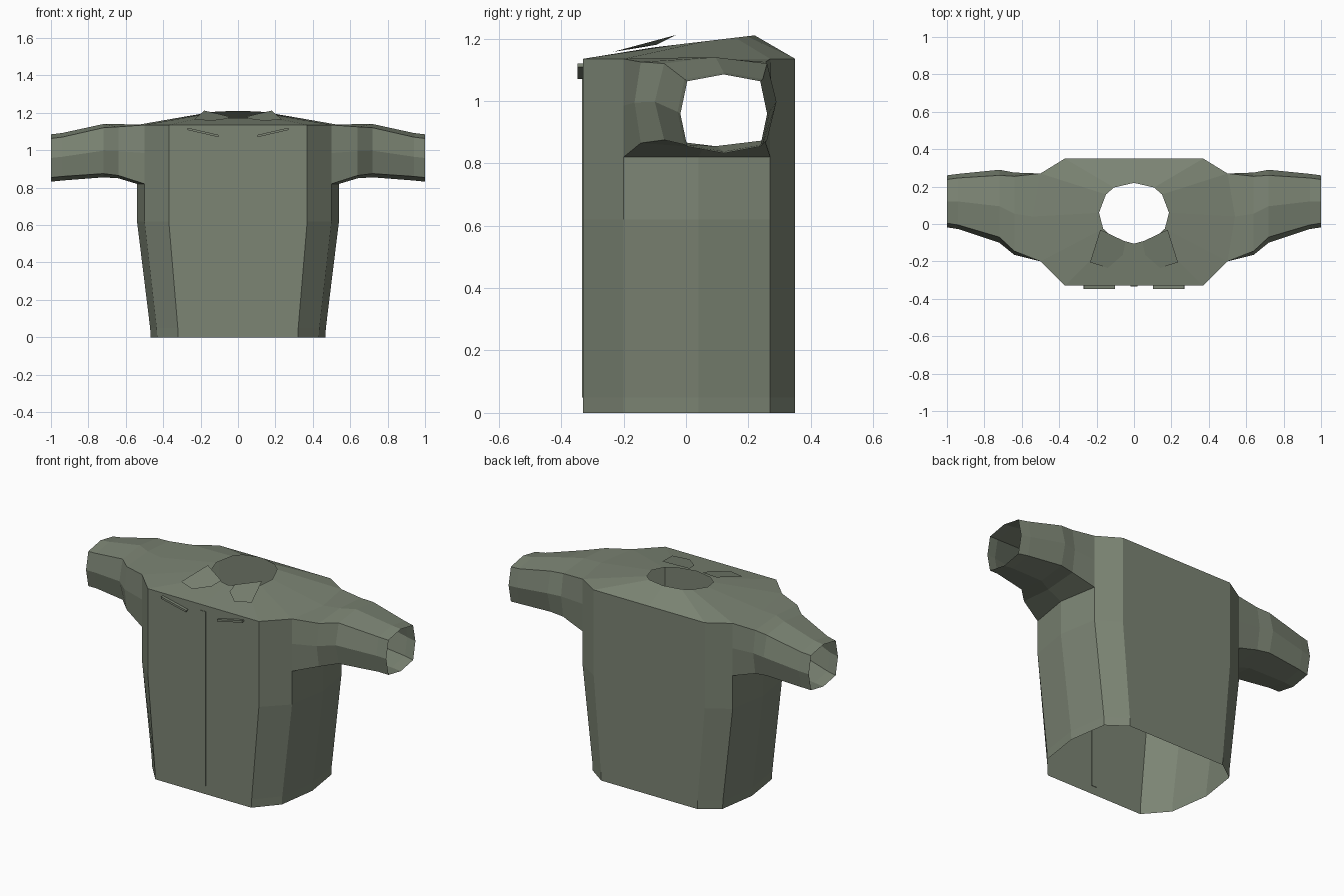
import bpy, bmesh, math
from mathutils import Matrix, Vector

if "Cube" in bpy.data.objects:
    bpy.data.objects.remove(bpy.data.objects["Cube"], do_unlink=True)

cloth = bpy.data.materials.new("olive_cloth")
cloth.use_nodes = True
OLIVE = (0.2, 0.232, 0.174, 1)
cloth.diffuse_color = OLIVE
cloth.node_tree.nodes["Principled BSDF"].inputs["Base Color"].default_value = OLIVE


def finish(bm, name, recalc=True, mirror=True):
    """Turn a bmesh half into a flat shaded, mirrored object."""
    bmesh.ops.remove_doubles(bm, verts=bm.verts, dist=0.0005)
    if recalc:
        bmesh.ops.recalc_face_normals(bm, faces=bm.faces)
    mesh = bpy.data.meshes.new(name)
    bm.to_mesh(mesh)
    bm.free()
    mesh.materials.append(cloth)
    obj = bpy.data.objects.new(name, mesh)
    bpy.context.collection.objects.link(obj)
    if mirror:
        mod = obj.modifiers.new("Mirror", 'MIRROR')
        mod.use_clip = True
    return obj


def strip(bm, low, high, closed=False):
    """Quads between two rows of points."""
    a = [bm.verts.new(p) for p in low]
    b = [bm.verts.new(p) for p in high]
    n = len(a)
    for i in range(n if closed else n - 1):
        j = (i + 1) % n
        bm.faces.new((a[i], a[j], b[j], b[i]))


# Half outline of the body, from front centre round the side to back centre
OUTLINE = [(0, -.33), (.37, -.33), (.5, -.2), (.54, .04), (.5, .27), (.37, .35), (0, .35)]
UNDERARM, ARM_MID, SHOULDER = .82, .985, 1.135


def row(z, scale=1.0):
    return [(x * scale, y, z) for x, y in OUTLINE]


bm = bmesh.new()

# Body wall, open at the hem
levels = [row(0, .865), row(.05, .87), row(.62), row(UNDERARM)]
for low, high in zip(levels, levels[1:]):
    strip(bm, low, high)

# Chest and back panels either side of the open armhole
upper = [row(UNDERARM), row(ARM_MID), row(SHOULDER)]
for low, high in zip(upper, upper[1:]):
    strip(bm, low[:3], high[:3])
    strip(bm, low[4:], high[4:])

# Sloping yoke from the shoulder line up to the neck opening
NECK = [(0, -.105), (.11, -.075), (.165, -.025), (.187, .06), (.15, .158), (.107, .195), (0, .22)]
strip(bm, row(SHOULDER), [(x, y, 1.184 + .119 * y) for x, y in NECK])

# Sleeve rings: front low, mid, high, top, back high, mid, low, underside
armhole = [(.5, -.2, UNDERARM), (.5, -.2, ARM_MID), (.5, -.2, SHOULDER), (.54, .04, SHOULDER),
           (.5, .27, SHOULDER), (.5, .27, ARM_MID), (.5, .27, UNDERARM), (.54, .04, UNDERARM)]


def sleeve_ring(x, front, back, bottom, top, inset, drop):
    mid_y, mid_z = (front + back) / 2, (bottom + top) / 2
    f, b, lo, hi = front + inset, back - inset, bottom + drop, top - drop
    return [(x, f, lo), (x, front, mid_z), (x, f, hi), (x, mid_y, top),
            (x, b, hi), (x, back, mid_z), (x, b, lo), (x, mid_y, bottom)]


sleeve = [armhole,
          sleeve_ring(.64, -.165, .275, .85, 1.14, .02, .015),
          sleeve_ring(.72, -.1, .29, .855, 1.14, .03, .02),
          sleeve_ring(.94, -.027, .268, .838, 1.092, .022, .022),
          sleeve_ring(1.0, -.018, .26, .832, 1.085, .022, .022)]
for near, far in zip(sleeve, sleeve[1:]):
    strip(bm, near, far, closed=True)
finish(bm, "jacket_shell")

# Collar flaps lying over the front of the neck
bm = bmesh.new()
flap = [(.18, -.03, 1.212), (.045, -.095, 1.18), (.06, -.165, 1.168),
        (.14, -.235, 1.157), (.235, -.205, 1.165)]
top_face = bm.faces.new([bm.verts.new(p) for p in flap])
top_face.normal_update()
if top_face.normal.z < 0:
    top_face.normal_flip()
finish(bm, "collar_flap", recalc=False)


def bar(name, size, centre, turn=0.0, mirror=False):
    bm = bmesh.new()
    bmesh.ops.create_cube(bm, size=1)
    bm.transform(Matrix.Translation(centre) @ Matrix.Rotation(turn, 4, 'Y')
                 @ Matrix.Diagonal((*size, 1)))
    return finish(bm, name, mirror=mirror)


# Slanted pocket welts and the centre zip strip
bar("pocket_welt", (.17, .022, .012), Vector((.187, -.337, 1.095)), -math.radians(13), True)
bar("zip_strip", (.036, .006, 1.05), Vector((0, -.33, .575)))
